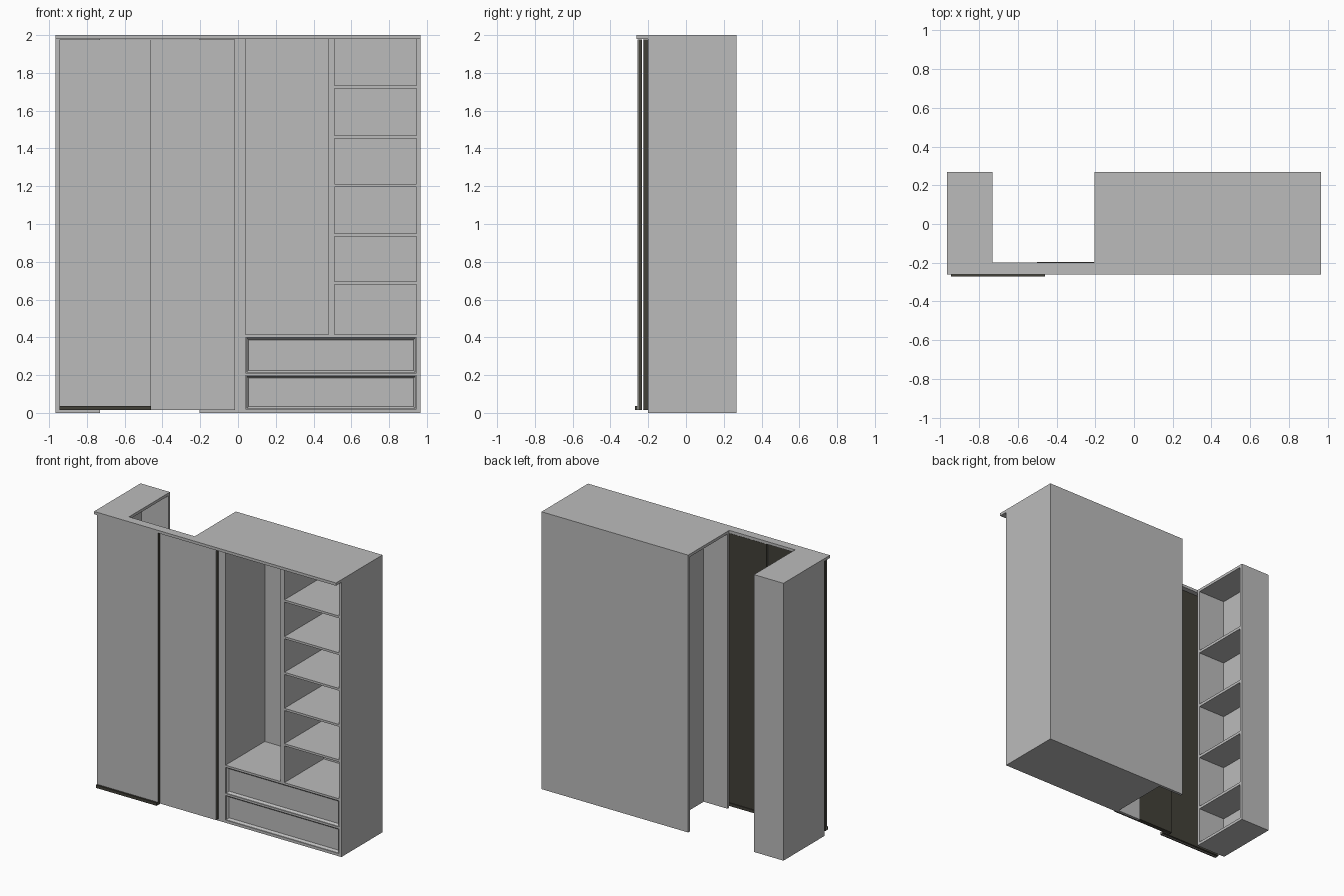
import bpy
import bmesh

if "Cube" in bpy.data.objects:
    bpy.data.objects.remove(bpy.data.objects["Cube"])


def material(name, color):
    m = bpy.data.materials.new(name)
    m.diffuse_color = (*color, 1.0)
    m.use_nodes = True
    m.node_tree.nodes["Principled BSDF"].inputs["Base Color"].default_value = m.diffuse_color
    return m


GREY = material("light_grey_board", (0.50, 0.50, 0.50))
DARK = material("dark_door_frame", (0.055, 0.052, 0.040))


def box(name, x, y, z, mat=GREY):
    """Axis-aligned board given by its (min, max) on each axis."""
    bm = bmesh.new()
    bmesh.ops.create_cube(bm, size=1.0)
    for v in bm.verts:
        for i, (lo, hi) in enumerate((x, y, z)):
            v.co[i] = lo if v.co[i] < 0 else hi
    mesh = bpy.data.meshes.new(name)
    bm.to_mesh(mesh)
    bm.free()
    mesh.materials.append(mat)
    ob = bpy.data.objects.new(name, mesh)
    bpy.context.collection.objects.link(ob)
    return ob


T = 0.02                      # board thickness
X0, X1 = -0.965, 0.965        # outer sides
NL, NR = -0.73, -0.205        # notch left and right
F, B = -0.20, 0.268           # carcass front and back
LIP = -0.262                  # top overhang in front of the doors
TOP = 1.98
DEPTH, INNER = (F, B), (F, B - T)
TALL = (0, TOP)

# top boards around the notch
box("top_left", (X0, NL), (F, B), (TOP, 2))
box("top_front_strip", (X0, X1), (LIP, F), (TOP, 2))
box("top_right", (NR, X1), (F, B), (TOP, 2))

# left column, open towards the notch
box("left_side", (X0, X0 + T), DEPTH, TALL)
box("left_back", (X0 + T, NL), (B - T, B), TALL)
box("left_front", (X0 + T, NL), (F, F + T), TALL)
box("left_bottom", (X0 + T, NL), (F + T, B - T), (0, T))
for i, z in enumerate((0.29, 0.69, 1.09, 1.51)):
    box(f"left_shelf_{i + 1}", (X0 + T, NL), (F + T, B - T), (z - T / 2, z + T / 2))

# right body
box("right_back", (NR, X1), (B - T, B), TALL)
box("niche_front", (NR, -0.015), (F, F + T), TALL)
box("partition", (-0.015, 0.04), INNER, TALL)
box("right_side", (0.945, X1), INNER, TALL)
box("right_bottom", (0.04, 0.945), INNER, (0, T))
box("deck", (0.04, 0.945), INNER, (0.40, 0.415))
box("shelf_divider", (0.48, 0.51), INNER, (0.415, TOP))
for i, z in enumerate((0.688, 0.943, 1.203, 1.46, 1.725)):
    box(f"right_shelf_{i + 1}", (0.51, 0.945), INNER, (z - 0.008, z + 0.008))
box("drawer_rail", (0.04, 0.945), INNER, (0.197, 0.212))


# drawers with a recessed front panel
def drawer(name, z0, z1):
    x0, x1 = 0.045, 0.94
    ob = box(name, (x0, x1), (F + 0.003, B - T - 0.03), (z0, z1))
    bm = bmesh.new()
    bm.from_mesh(ob.data)
    bm.normal_update()
    front = [f for f in bm.faces if f.normal.y < -0.9]
    bmesh.ops.inset_region(bm, faces=front, thickness=0.016)
    for v in front[0].verts:
        v.co.y += 0.015
    bm.to_mesh(ob.data)
    bm.free()


drawer("lower_drawer", 0.022, 0.195)
drawer("upper_drawer", 0.214, 0.398)


# sliding doors: grey front skin on a dark frame
def door(name, x, y0, y1):
    box(name + "_skin", x, (y0, y0 + 0.005), (0.015, 1.978))
    box(name + "_frame", x, (y0 + 0.005, y1), (0.015, 1.978), DARK)


door("outer_door", (-0.945, -0.46), -0.257, -0.234)
door("inner_door", (-0.50, -0.015), -0.228, -0.202)
box("outer_door_bottom_rail", (-0.945, -0.46), (-0.27, -0.257), (0.015, 0.036), DARK)
box("inner_door_bottom_rail", (-0.50, NR - 0.001), (-0.202, -0.196), (0.015, 0.036), DARK)
